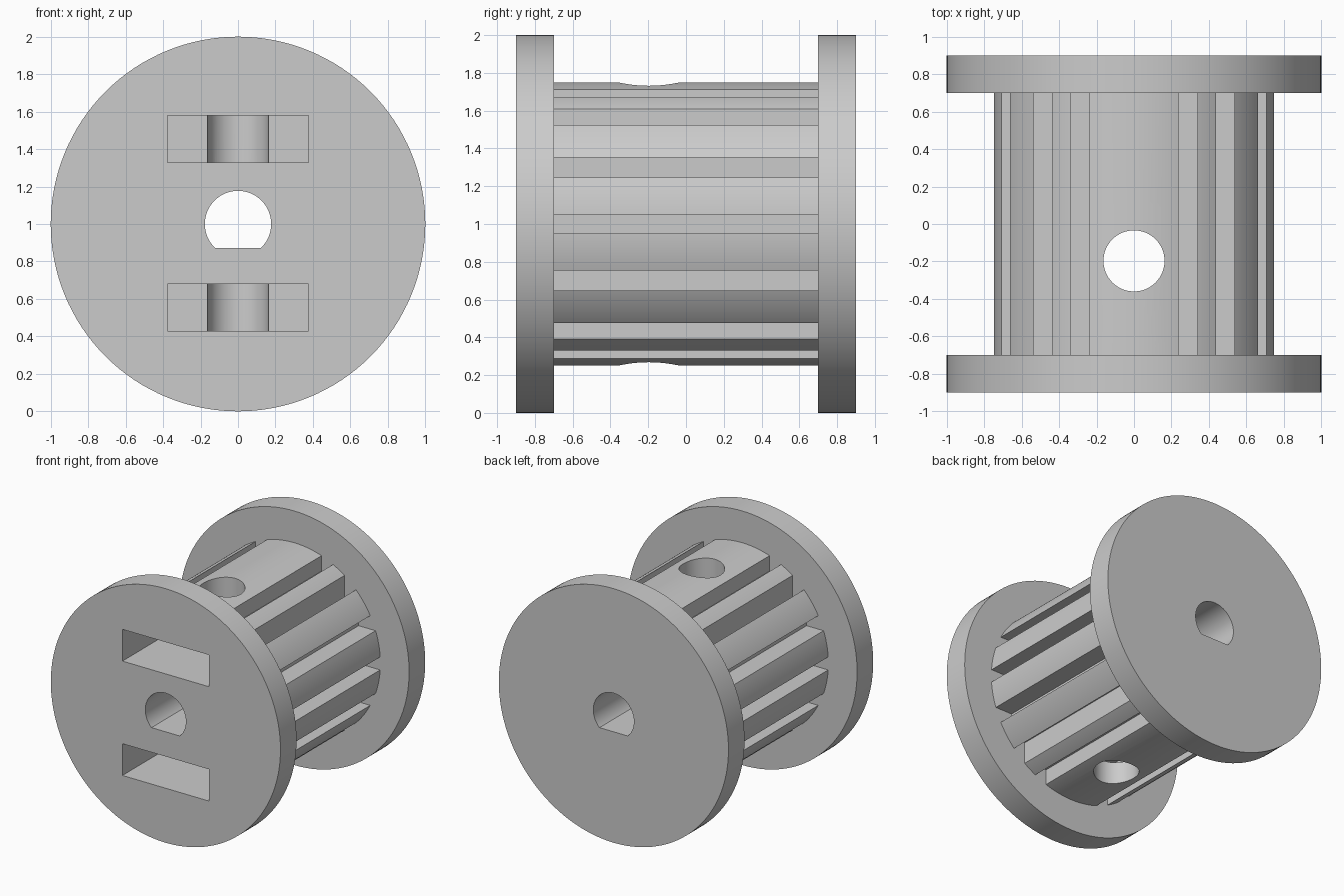
import bpy, bmesh, math
from mathutils import Matrix, Vector

if "Cube" in bpy.data.objects:
    bpy.data.objects.remove(bpy.data.objects["Cube"], do_unlink=True)

grey = bpy.data.materials.new("plain_grey")
grey.use_nodes = True
colour = (0.6, 0.6, 0.6, 1)
grey.diffuse_color = colour
grey.node_tree.nodes["Principled BSDF"].inputs["Base Color"].default_value = colour

AXIS = Vector((0, 0, 1))      # axle height


def finish(bm, name):
    bmesh.ops.recalc_face_normals(bm, faces=bm.faces)
    mesh = bpy.data.meshes.new(name)
    bm.to_mesh(mesh)
    bm.free()
    mesh.materials.append(grey)
    obj = bpy.data.objects.new(name, mesh)
    bpy.context.collection.objects.link(obj)
    return obj


def cylinder(name, radius, start, end, segments=128, upright=False, y=0):
    """Disc along the axle, or an upright one at the given y."""
    bm = bmesh.new()
    turn = Matrix() if upright else Matrix.Rotation(math.pi / 2, 4, "X")
    middle = Vector((0, y, 0)) if upright else Vector((0, (start + end) / 2, 0))
    bmesh.ops.create_cone(bm, cap_ends=True, segments=segments, radius1=radius,
                          radius2=radius, depth=end - start,
                          matrix=Matrix.Translation(AXIS + middle) @ turn)
    return finish(bm, name)


def boxes(name, spans):
    """Several boxes, each given by x, y and z ranges measured from the axle."""
    bm = bmesh.new()
    for ranges in spans:
        middle = Vector([(a + b) / 2 for a, b in ranges])
        size = [abs(b - a) for a, b in ranges]
        bmesh.ops.create_cube(bm, size=1, matrix=Matrix.Translation(AXIS + middle)
                              @ Matrix.Diagonal((*size, 1)))
    return finish(bm, name)


def cut(obj, cutters):
    for cutter in cutters:
        mod = obj.modifiers.new("cut", "BOOLEAN")
        mod.operation = "DIFFERENCE"
        mod.solver = "EXACT"
        mod.object = cutter
    bpy.context.view_layer.update()
    graph = bpy.context.evaluated_depsgraph_get()
    mesh = bpy.data.meshes.new_from_object(obj.evaluated_get(graph))
    obj.modifiers.clear()
    obj.data = mesh


# Solid parts
hub = cylinder("toothed_hub", 0.75, -0.7, 0.7)
front = cylinder("front_flange", 1, -0.9, -0.7)
back = cylinder("back_flange", 1, 0.7, 0.9)

# Belt grooves: upright near top and bottom, level on the sides
length = (-0.8, 0.8)
spans = []
for sx in (-1, 1):
    spans.append(((sx * 0.56, sx * 0.85), length, (-0.051, 0.051)))
    for sz in (-1, 1):
        for xs, zs in (((0.237, 0.338), (0.59, 0.85)),
                       ((0.437, 0.537), (0.44, 0.85)),
                       ((0.56, 0.85), (0.247, 0.353))):
            spans.append(([sx * v for v in xs], length, [sz * v for v in zs]))
grooves = boxes("groove_cutter", spans)

# D-shaped bore with its flat at the bottom
bore = cylinder("bore_cutter", 0.177, -1.2, 1.2, 64)
flat = boxes("bore_flat", [((-0.3, 0.3), (-1.3, 1.3), (-0.3, -0.127))])
cut(bore, [flat])

# Grub screw hole and the two nut slots
screw = cylinder("screw_cutter", 0.163, -1.2, 1.2, 64, upright=True, y=-0.197)
nuts = boxes("nut_cutter", [((-0.376, 0.376), (-1.1, -0.19), (s * 0.45 - 0.125 + 0.004,
                             s * 0.45 + 0.125 + 0.004)) for s in (-1, 1)])

cut(hub, [grooves, bore, screw, nuts])
cut(front, [bore, nuts])
cut(back, [bore])

for helper in (grooves, bore, flat, screw, nuts):
    bpy.data.objects.remove(helper, do_unlink=True)

# Smooth the round walls, keep edges crisp
bpy.ops.object.select_all(action="DESELECT")
for obj in (hub, front, back):
    obj.select_set(True)
bpy.context.view_layer.objects.active = hub
bpy.ops.object.shade_smooth_by_angle(angle=math.radians(25))
